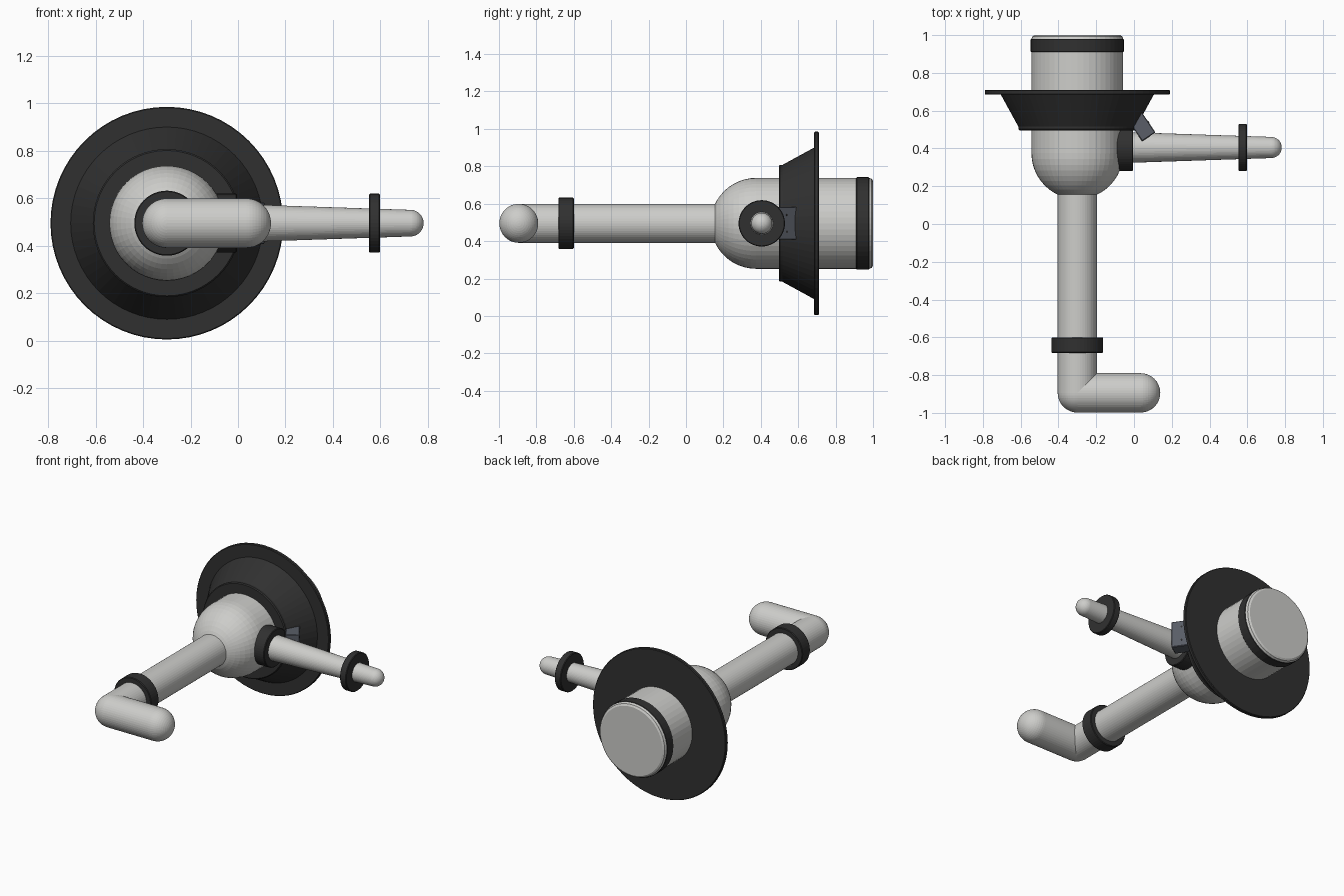
import bpy, bmesh
from math import sin, cos, pi, radians
from mathutils import Vector, Matrix

old = bpy.data.objects.get("Cube")
if old:
    bpy.data.objects.remove(old, do_unlink=True)


def material(name, rgb):
    mat = bpy.data.materials.new(name)
    mat.use_nodes = True
    mat.diffuse_color = (*rgb, 1)
    mat.node_tree.nodes["Principled BSDF"].inputs["Base Color"].default_value = (*rgb, 1)
    return mat


LIGHT = material("light grey", (0.61, 0.61, 0.59))
DARK = material("dark rubber", (0.03, 0.03, 0.03))
BLUE = material("blue grey", (0.10, 0.11, 0.135))

AXIS_X, AXIS_Z, ARM_Y = -0.30, 0.495, 0.405
Y_DIR, X_DIR = Vector((0, 1, 0)), Vector((1, 0, 0))


def finish(name, bm, mat, smooth):
    bmesh.ops.recalc_face_normals(bm, faces=bm.faces)
    mesh = bpy.data.meshes.new(name)
    bm.to_mesh(mesh)
    bm.free()
    mesh.materials.append(mat)
    obj = bpy.data.objects.new(name, mesh)
    bpy.context.collection.objects.link(obj)
    if smooth:
        bpy.ops.object.select_all(action='DESELECT')
        obj.select_set(True)
        bpy.context.view_layer.objects.active = obj
        bpy.ops.object.shade_smooth_by_angle(angle=radians(30))
    return obj


def lathe(name, mat, profile, origin, axis, segments=48, smooth=False, closed=False):
    """Spin (distance, radius) points round an axis; closed makes a hollow ring."""
    bm = bmesh.new()
    turn = Vector((0, 0, 1)).rotation_difference(axis).to_matrix()
    rings = []
    for t, r in profile:
        rings.append([bm.verts.new(Vector(origin) + turn @ Vector(
            (r * cos(2 * pi * i / segments), r * sin(2 * pi * i / segments), t)))
            for i in range(segments)])
    pairs = list(zip(rings, rings[1:]))
    if closed:
        pairs.append((rings[-1], rings[0]))
    for a, b in pairs:
        for i in range(segments):
            j = (i + 1) % segments
            bm.faces.new((a[i], a[j], b[j], b[i]))
    if not closed:
        bm.faces.new(rings[0])
        bm.faces.new(rings[-1])
    return finish(name, bm, mat, smooth)


def dome(centre, radius, sign, steps=12):
    """Quarter-circle profile from pole (sign -1) or to pole (sign 1)."""
    pts = [(centre + sign * radius * sin(a), radius * cos(a))
           for a in (pi / 2 * i / steps * 0.99 for i in range(steps + 1))]
    return pts if sign > 0 else pts[::-1]


def band(name, start, end, inner, outer, origin, axis):
    e = 0.004
    lathe(name, DARK, [(start, inner), (start, outer - e), (start + e, outer),
                       (end - e, outer), (end, outer - e), (end, inner)],
          origin, axis, closed=True)


main = (AXIS_X, 0, AXIS_Z)
arm = (0, ARM_Y, AXIS_Z)

# Domed body with a rounded rear edge
lathe("body", LIGHT, dome(0.375, 0.243, -1) +
      [(0.98, 0.243), (0.993, 0.238), (1.0, 0.226)], main, Y_DIR)
band("rear_band", 0.91, 0.98, 0.235, 0.247, main, Y_DIR)

# Flared collar and its flange
lathe("flared_collar", DARK, [(0.496, 0.235), (0.496, 0.306), (0.502, 0.312),
      (0.515, 0.312), (0.685, 0.405), (0.685, 0.486), (0.689, 0.490),
      (0.706, 0.490), (0.710, 0.486), (0.710, 0.235)], main, Y_DIR,
      segments=64, closed=True)

# Long pipe with a rounded elbow and a side spout
PIPE = 0.104
lathe("long_pipe", LIGHT, dome(-0.894, PIPE, -1) + [(0.30, PIPE)], main, Y_DIR)
lathe("end_spout", LIGHT, [(AXIS_X, PIPE)] + dome(0.035, PIPE, 1),
      (0, -0.894, AXIS_Z), X_DIR)
band("pipe_ring", -0.682, -0.60, 0.095, 0.137, main, Y_DIR)

# Tapered side arm with two rings
lathe("side_arm", LIGHT, [(-0.2, 0.087)] + dome(0.726, 0.056, 1), arm, X_DIR)
band("arm_base_ring", -0.13, -0.005, 0.07, 0.124, arm, X_DIR)
band("arm_tip_ring", 0.552, 0.598, 0.05, 0.124, arm, X_DIR)

# Small angled block between collar and arm, with two screw heads
turn = Matrix.Rotation(radians(34), 4, 'Z')
place = Matrix.Translation((0.042, 0.515, AXIS_Z)) @ turn
bm = bmesh.new()
bmesh.ops.create_cube(bm, size=1)
bmesh.ops.scale(bm, vec=(0.085, 0.13, 0.175), verts=bm.verts)
bmesh.ops.bevel(bm, geom=bm.edges[:], offset=0.004, segments=1, affect='EDGES')
bm.transform(place)
finish("angled_block", bm, BLUE, False)
for side, dz in (("upper", 0.045), ("lower", -0.045)):
    spot = place @ Vector((0.04, 0.0, dz))
    lathe(side + "_screw", DARK, [(0, 0.006), (0.005, 0.006)], spot,
          turn.to_3x3() @ X_DIR, segments=12)
